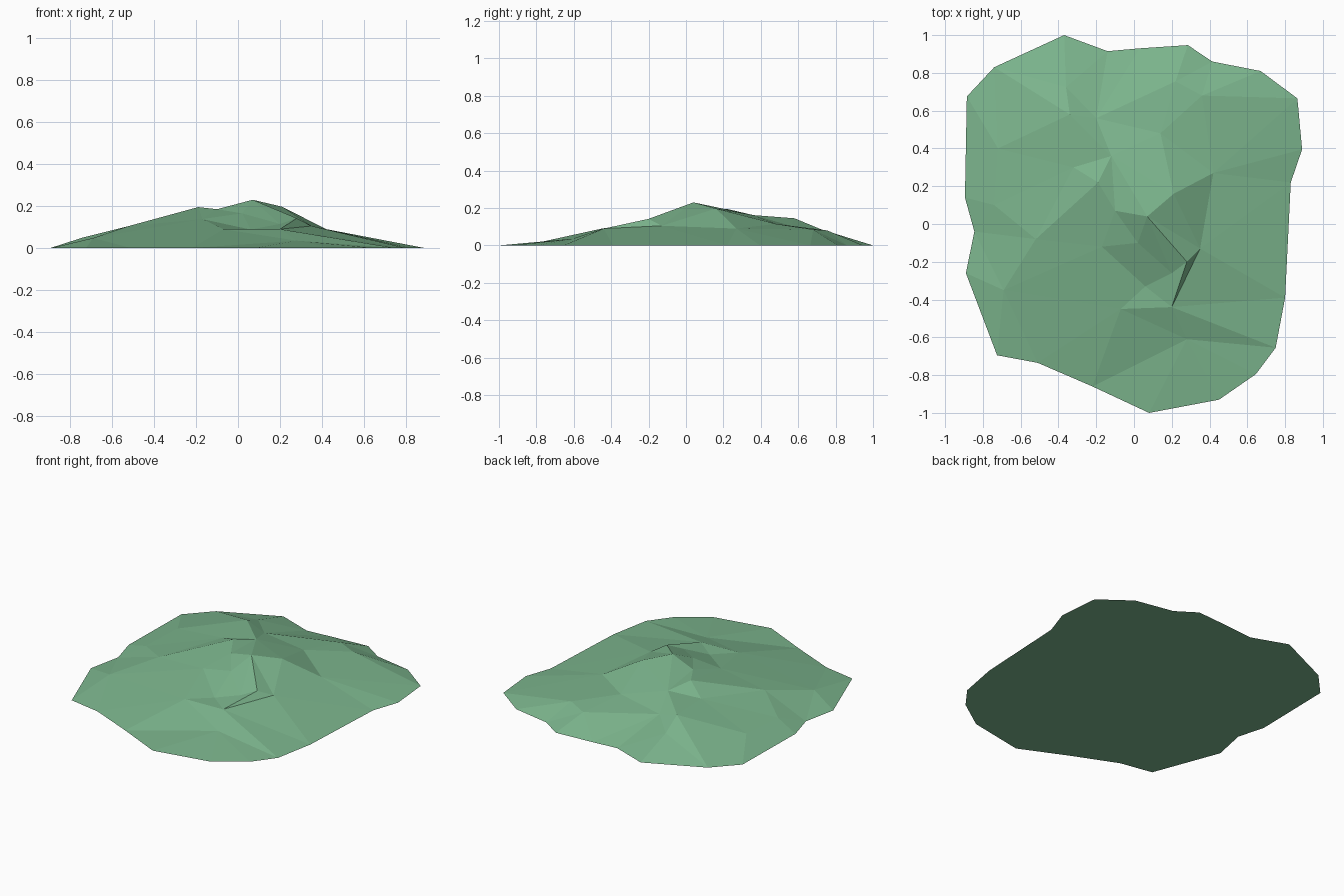
import bpy, bmesh
from mathutils import Vector
from mathutils.geometry import delaunay_2d_cdt

if "Cube" in bpy.data.objects:
    bpy.data.objects.remove(bpy.data.objects["Cube"])

# Ground outline of the hill, counter-clockwise
rim = [(-.37, 1), (-.74, .83), (-.885, .675), (-.895, .14), (-.845, -.04), (-.89, -.26),
       (-.725, -.695), (-.51, -.735), (-.22, -.86), (.08, -1), (.45, -.93), (.645, -.795),
       (.75, -.655), (.80, -.39), (.83, .22), (.89, .395), (.865, .665), (.67, .81),
       (.415, .86), (.285, .947), (.03, .93), (-.14, .915)]

# Landmark points on the slopes
spots = {
    "peak": (.07, .04, .23), "ridge_e": (.21, .16, .197), "spur_e": (.42, .27, .09),
    "top_w": (-.19, .22, .195), "mid_w": (-.10, .07, .185), "shoulder_w": (-.32, .30, .14),
    "front_w": (-.17, -.12, .138), "front_c": (.02, -.10, .165),
    "hollow": (.06, -.33, .088), "hollow_e": (.20, -.26, .115),
    "lip_w": (-.07, -.45, .09), "lip_e": (.20, -.44, .09), "foot": (.28, -.61, .035),
    "crag_top": (.28, -.20, .142), "crag_foot": (.35, -.13, .105),
    "slope_w": (-.52, -.08, .105), "low_sw": (-.69, -.35, .048), "low_w": (-.74, .10, .05),
    "low_nw": (-.72, .40, .055), "cliff_a": (-.34, .58, .145), "cliff_b": (-.12, .36, .162),
    "cliff_c": (-.36, .725, .085), "cliff_d": (-.20, .56, .105),
    "back": (.14, .48, .115), "back_n": (.22, .755, .08), "back_e": (.36, .68, .085),
}
# Creases that must stay as edges
creases = ["peak ridge_e", "ridge_e spur_e", "peak mid_w", "mid_w top_w", "top_w shoulder_w",
           "lip_w lip_e", "lip_w foot", "hollow lip_w", "hollow lip_e", "hollow hollow_e",
           "lip_e crag_top", "crag_top crag_foot", "lip_e crag_foot", "cliff_a cliff_b",
           "cliff_c cliff_d", "cliff_b cliff_d", "hollow front_w", "front_w mid_w",
           "ridge_e back", "back back_e", "back back_n", "hollow_e peak"]

n = len(rim)
index = {name: n + i for i, name in enumerate(spots)}
points = [Vector((x, y, 0)) for x, y in rim] + [Vector(p) for p in spots.values()]
edges = [tuple(index[k] for k in c.split()) for c in creases]
edges += [(1, index["cliff_a"]), (1, index["cliff_c"]), (12, index["lip_e"]), (12, index["foot"]),
          (14, index["spur_e"])]
out = delaunay_2d_cdt([p.xy for p in points], edges, [list(range(n))], 1, 1e-5)

# Slopes plus a flat underside
bm = bmesh.new()
verts = []
for co, orig in zip(out[0], out[3]):
    if orig:
        z = points[orig[0]].z
    else:
        z = .1
    verts.append(bm.verts.new((co.x, co.y, z)))
for f in out[2]:
    bm.faces.new([verts[i] for i in f])
border = [e for e in bm.edges if e.is_boundary]
bmesh.ops.contextual_create(bm, geom=border)
bmesh.ops.recalc_face_normals(bm, faces=bm.faces)

mesh = bpy.data.meshes.new("hill")
bm.to_mesh(mesh)
bm.free()
green = bpy.data.materials.new("grass green")
green.diffuse_color = (.20, .46, .265, 1)
green.use_nodes = True
green.node_tree.nodes["Principled BSDF"].inputs["Base Color"].default_value = green.diffuse_color
mesh.materials.append(green)
bpy.context.collection.objects.link(bpy.data.objects.new("hill", mesh))
